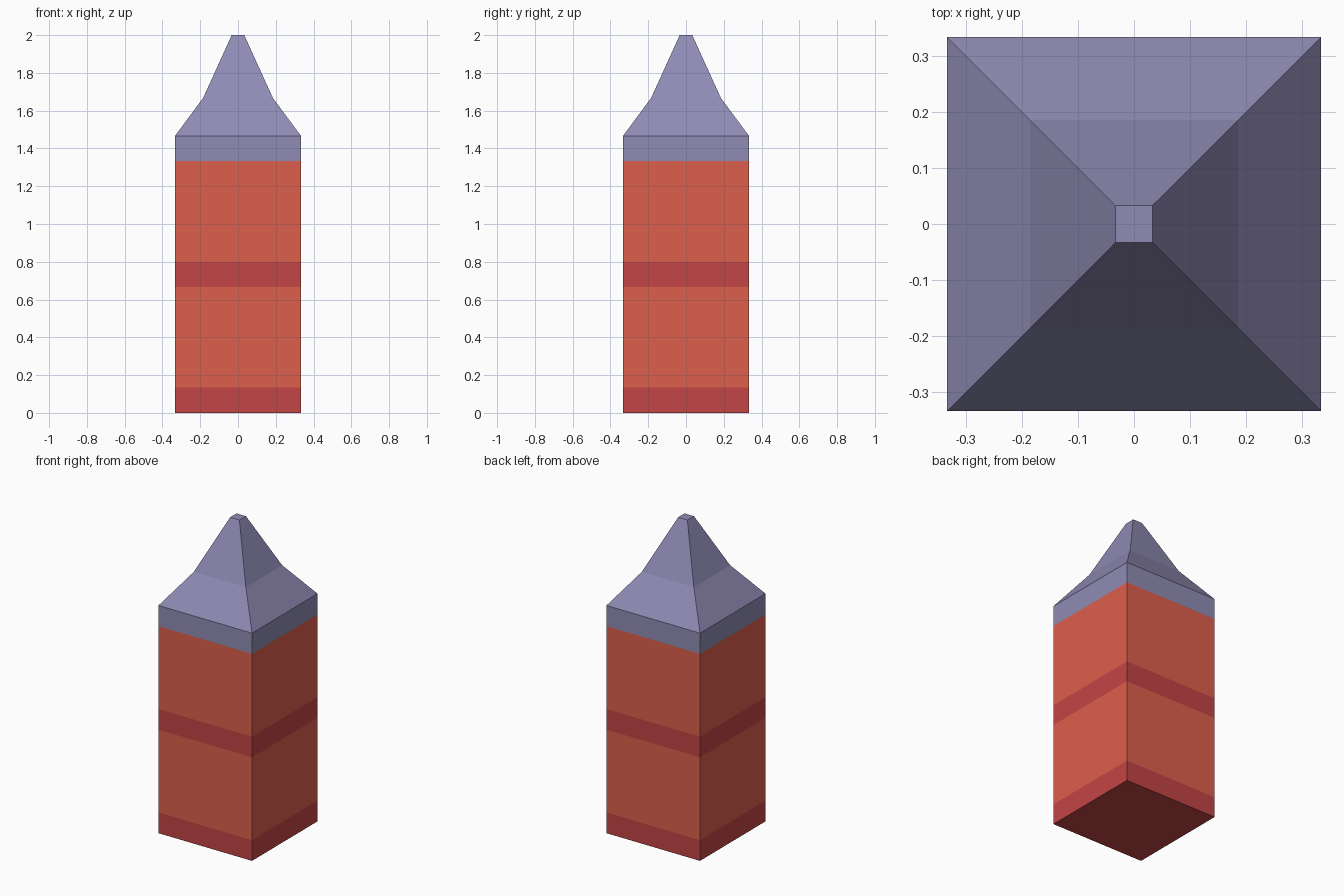
import bpy
import bmesh

if "Cube" in bpy.data.objects:
    bpy.data.objects.remove(bpy.data.objects["Cube"])


def material(name, rgb):
    mat = bpy.data.materials.new(name)
    mat.diffuse_color = (*rgb, 1)
    mat.use_nodes = True
    mat.node_tree.nodes["Principled BSDF"].inputs["Base Color"].default_value = mat.diffuse_color
    return mat


orange = material("orange", (0.72, 0.115, 0.072))
red = material("red", (0.55, 0.058, 0.06))
slate = material("slate", (0.28, 0.26, 0.46))


def square_loft(name, profile, mat, cap_bottom=False, cap_top=False):
    """Skin square rings given as (half width, height)."""
    bm = bmesh.new()
    rings = [[bm.verts.new((sx * h, sy * h, z))
              for sx, sy in ((-1, -1), (1, -1), (1, 1), (-1, 1))]
             for h, z in profile]
    for low, high in zip(rings, rings[1:]):
        for i in range(4):
            j = (i + 1) % 4
            bm.faces.new((low[i], low[j], high[j], high[i]))
    if cap_bottom:
        bm.faces.new(rings[0][::-1])
    if cap_top:
        bm.faces.new(rings[-1])
    mesh = bpy.data.meshes.new(name)
    bm.to_mesh(mesh)
    bm.free()
    mesh.materials.append(mat)
    obj = bpy.data.objects.new(name, mesh)
    bpy.context.collection.objects.link(obj)
    return obj


W = 1 / 3

# Tower walls: two storeys, each a red band below an orange wall
for i, floor in enumerate(("lower", "upper")):
    z = i * 2 / 3
    square_loft(f"{floor}_band", [(W, z), (W, z + 0.1333)], red, cap_bottom=(i == 0))
    square_loft(f"{floor}_wall", [(W, z + 0.1333), (W, z + 2 / 3)], orange)

# Roof edge and flared spire with a blunt tip
square_loft("roof_edge", [(W, 4 / 3), (W, 1.4667)], slate)
square_loft("spire", [(W, 1.4667), (0.185, 1.6667), (0.0333, 2.0)], slate, cap_top=True)
